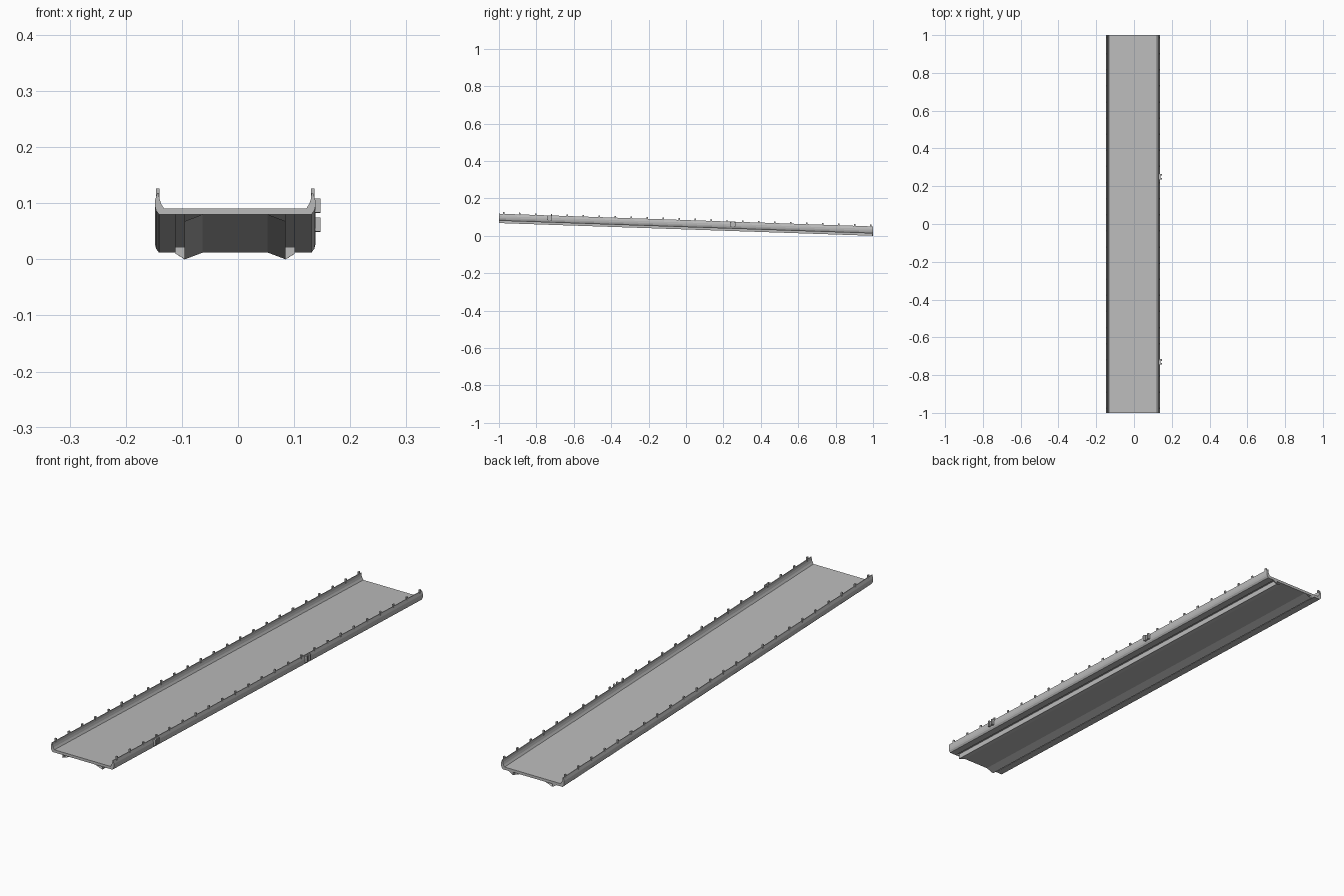
import bpy, bmesh

cube = bpy.data.objects.get("Cube")
if cube:
    bpy.data.objects.remove(cube)

# Single plain grey
grey = bpy.data.materials.new("plain grey")
grey.use_nodes = True
grey.diffuse_color = (0.5, 0.5, 0.5, 1)
grey.node_tree.nodes["Principled BSDF"].inputs["Base Color"].default_value = (0.5, 0.5, 0.5, 1)

CENTRE = -0.005


def slope(y):
    """Height of the tray underside at a given y."""
    return 0.046 - 0.034 * y


def finish(name, bm, solid=True):
    if solid:
        bmesh.ops.recalc_face_normals(bm, faces=bm.faces)
    mesh = bpy.data.meshes.new(name)
    bm.to_mesh(mesh)
    bm.free()
    mesh.materials.append(grey)
    ob = bpy.data.objects.new(name, mesh)
    bpy.context.collection.objects.link(ob)
    return ob


def sweep(bm, profile, y0, y1, closed=True):
    """Run an x-z profile down the slope from y0 to y1."""
    rings = [[bm.verts.new((CENTRE + x, y, slope(y) + z)) for x, z in profile]
             for y in (y0, y1)]
    a, b = rings
    n = len(profile)
    for i in range(n if closed else n - 1):
        j = (i + 1) % n
        bm.faces.new((a[i], a[j], b[j], b[i]))
    if closed:
        bm.faces.new(a)
        bm.faces.new(b)


def box(bm, x0, x1, y0, y1, z0, z1):
    sweep(bm, [(x0, z0), (x1, z0), (x1, z1), (x0, z1)], y0, y1)


# Tray: floor, curved side walls and two grooves underneath
half = [(0.09, 0), (0.09, 0.009), (0.106, 0.009), (0.106, 0), (0.136, 0),
        (0.141, 0.007), (0.143, 0.015), (0.143, 0.025), (0.139, 0.038),
        (0.136, 0.038), (0.135, 0.028), (0.132, 0.019), (0.127, 0.011)]
bm = bmesh.new()
sweep(bm, half + [(-x, z) for x, z in reversed(half)], -1, 1)
finish("tray", bm)

# Ridges under the tray, with a closing plate at the end of each groove
ridges, caps = bmesh.new(), bmesh.new()
for s in (-1, 1):
    sweep(ridges, [(s * 0.058, 0), (s * 0.09, -0.012), (s * 0.09, 0.0)], -1, 1, False)
    sweep(caps, [(s * 0.09, 0.009), (s * 0.106, 0.009),
                 (s * 0.106, -0.002), (s * 0.09, -0.012)], 0.996, 1)
    sweep(caps, [(s * 0.09, 0.009), (s * 0.106, 0.009),
                 (s * 0.106, 0), (s * 0.09, 0)], -1, -0.996)
finish("under_ridges", ridges)
finish("groove_end_plates", caps)

# Small teeth along both rims
teeth = bmesh.new()
for i in range(24):
    y = -0.975 + i * 0.0853
    for s in (-1, 1):
        box(teeth, s * 0.135, s * 0.141, y - 0.004, y + 0.004, 0.026, 0.047)
finish("rim_teeth", teeth)

# Paired clips on the left wall
clips = bmesh.new()
for y in (-0.73, 0.25):
    for dy in (-0.01, 0.01):
        box(clips, 0.138, 0.152, y + dy - 0.004, y + dy + 0.004, 0.012, 0.037)
    box(clips, 0.141, 0.146, y - 0.01, y + 0.01, 0.014, 0.035)
finish("wall_clips", clips)
